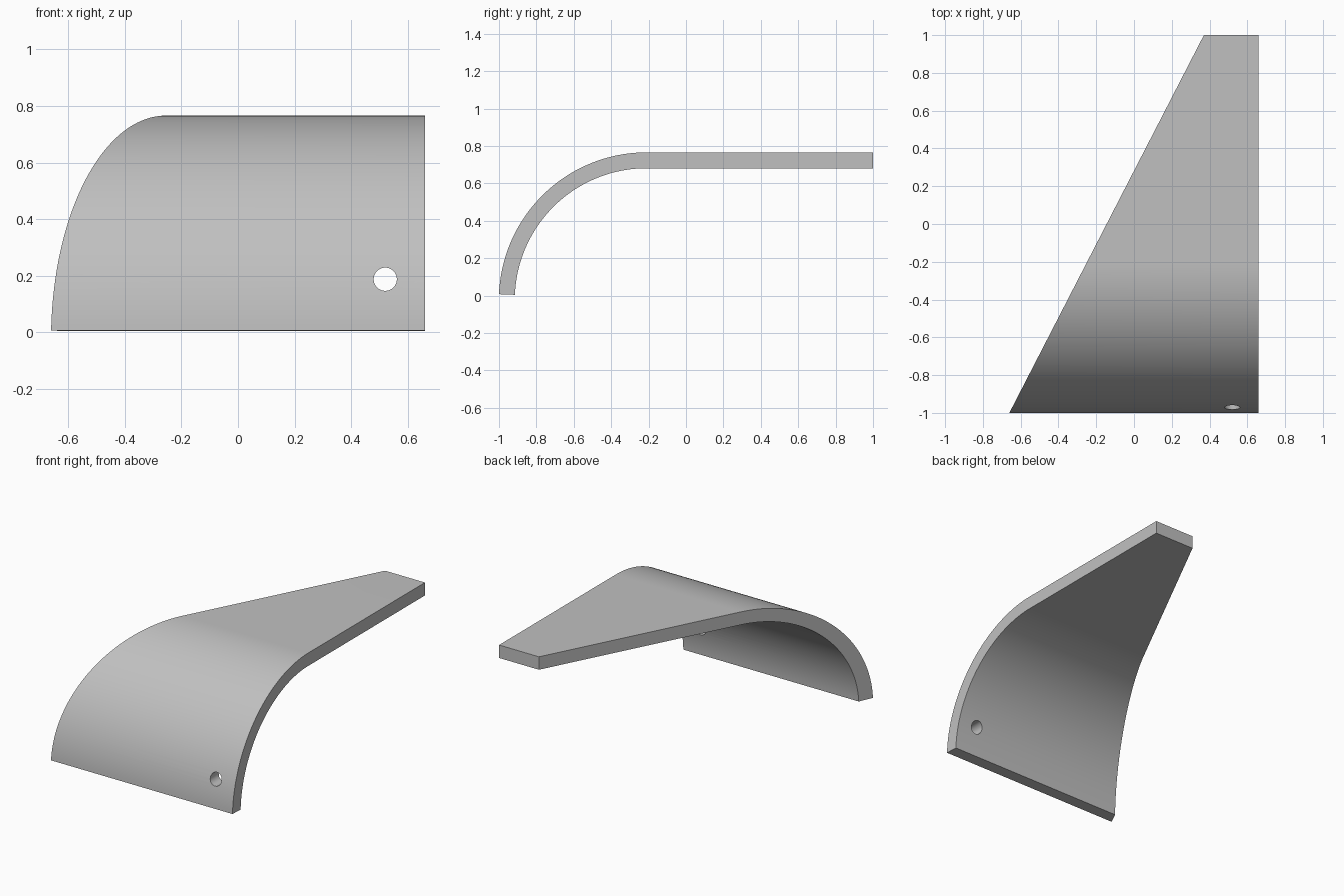
import bpy
import bmesh
from math import sin, cos, pi, radians

old = bpy.data.objects.get("Cube")
if old:
    bpy.data.objects.remove(old, do_unlink=True)

# Plain grey finish
grey = bpy.data.materials.new("plain_grey")
grey.use_nodes = True
colour = (0.53, 0.53, 0.53, 1)
grey.diffuse_color = colour
grey.node_tree.nodes["Principled BSDF"].inputs["Base Color"].default_value = colour

# Side profile: a bent sheet, quarter arc running into a flat shelf
OUTER, THICK = 0.79, 0.085
TOP, BACK = 0.766, 1.0
STEPS = 48
INNER = OUTER - THICK
centre_z = TOP - OUTER
start = radians(2.3)
centre_y = -1 + OUTER * cos(start)


def arc(radius):
    angles = [start + (pi / 2 - start) * i / STEPS for i in range(STEPS + 1)]
    return [(centre_y - radius * cos(a), centre_z + radius * sin(a)) for a in angles]


profile = arc(OUTER) + [(BACK, TOP), (BACK, TOP - THICK)] + arc(INNER)[::-1]


def slanted_edge(y):
    return -0.66 + (y + 1) * 0.515


# Bracket: one straight side, one side tapering towards the back
bm = bmesh.new()
straight = [bm.verts.new((0.66, y, z)) for y, z in profile]
tapered = [bm.verts.new((slanted_edge(y), y, z)) for y, z in profile]
bm.faces.new(straight)
bm.faces.new(tapered[::-1])
for i in range(len(profile)):
    j = (i + 1) % len(profile)
    bm.faces.new((straight[i], tapered[i], tapered[j], straight[j]))
bmesh.ops.recalc_face_normals(bm, faces=bm.faces)
mesh = bpy.data.meshes.new("curved_bracket")
bm.to_mesh(mesh)
bm.free()
mesh.materials.append(grey)
bracket = bpy.data.objects.new("curved_bracket", mesh)
bpy.context.collection.objects.link(bracket)

# Round mounting hole through the front wall
bpy.ops.mesh.primitive_cylinder_add(vertices=40, radius=0.041, depth=0.4,
                                    location=(0.52, -0.95, 0.188),
                                    rotation=(pi / 2, 0, 0))
cutter = bpy.context.object
cutter.name = "hole_cutter"
cutter.data.materials.append(grey)
hole = bracket.modifiers.new("mounting_hole", "BOOLEAN")
hole.operation = "DIFFERENCE"
hole.solver = "EXACT"
hole.object = cutter
bpy.ops.object.select_all(action="DESELECT")
bracket.select_set(True)
bpy.context.view_layer.objects.active = bracket
bpy.ops.object.modifier_apply(modifier=hole.name)
bpy.data.objects.remove(cutter, do_unlink=True)

# Smooth bend with crisp rims
bpy.ops.object.shade_smooth_by_angle(angle=radians(30))
